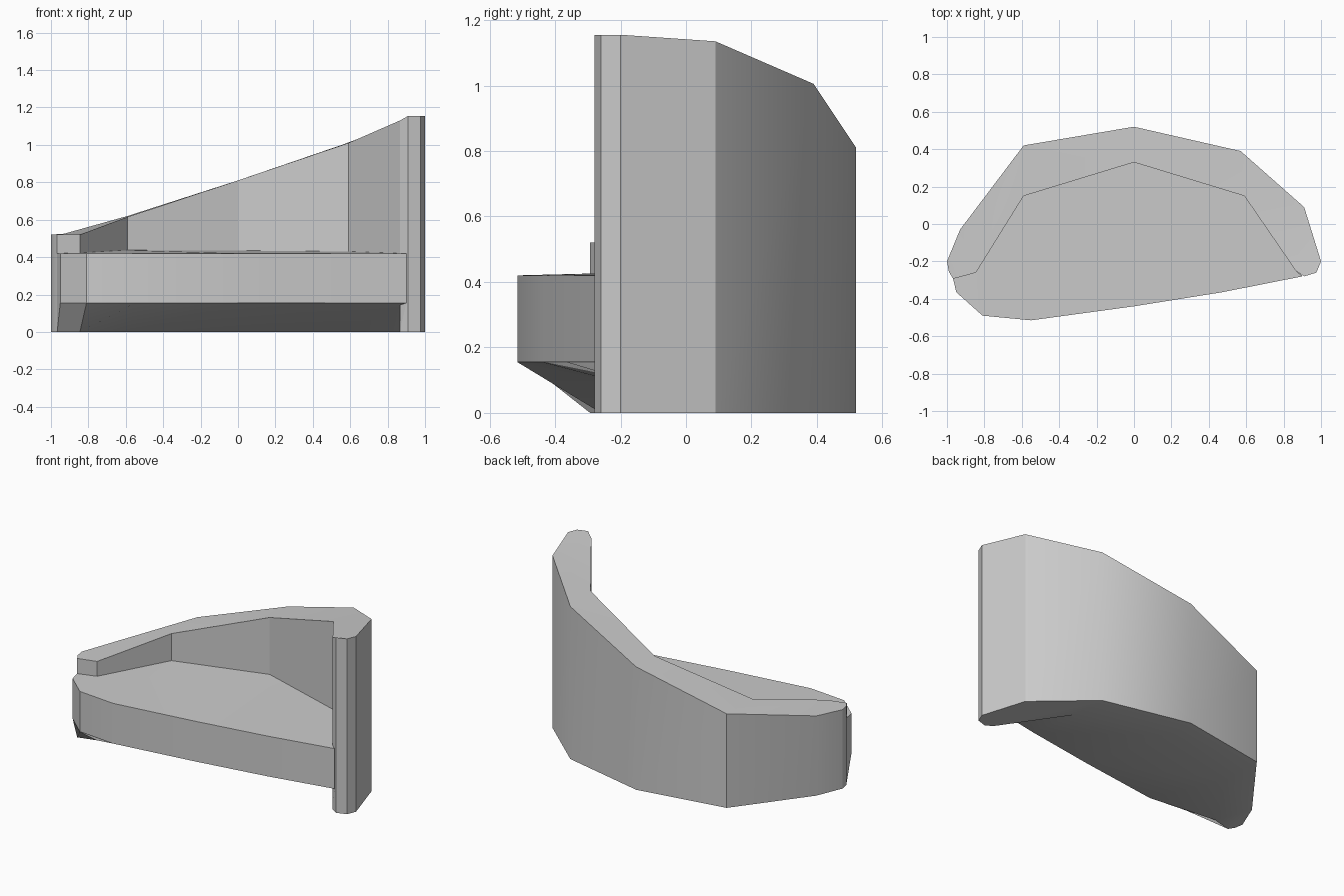
import bpy, bmesh, math

if "Cube" in bpy.data.objects:
    bpy.data.objects.remove(bpy.data.objects["Cube"])

# Plan points run from the right arm round the back to the left arm: (x, y, top height)
outer = [(.91, -.28, 1.155), (.975, -.26, 1.155), (1, -.2, 1.155), (.91, .09, 1.135),
         (.57, .39, 1.005), (0, .52, .81), (-.59, .42, .62), (-.93, -.03, .525),
         (-1, -.2, .52), (-.99, -.255, .52), (-.967, -.293, .52)]
inner = [(.865, -.25, 1.13), (.59, .15, 1.01), (0, .33, .81), (-.59, .15, .615),
         (-.845, -.26, .52)]
# Seat: back edge follows the inner wall, front edge bows forward (x, y, seat height)
back = [(.865, -.25, .42), (.59, .15, .43), (0, .33, .435), (-.59, .15, .437),
        (-.845, -.26, .422), (-.967, -.293, .42)]
front = [(.90, -.28, .42), (.47, -.365, .42), (0, -.44, .42), (-.55, -.515, .42),
         (-.81, -.49, .42), (-.95, -.365, .42)]
SEAT_UNDER = .155

bm = bmesh.new()


def face(*points):
    bm.faces.new([bm.verts.new(p) for p in points])


def at(p, z):
    return (p[0], p[1], z)


# Outer shell wall
for a, b in zip(outer, outer[1:]):
    face(at(a, 0), at(b, 0), b, a)

# Right arm nose, inner wall above the seat
face(at(inner[0], 0), at(outer[0], 0), outer[0], inner[0])
inner_top = inner + [outer[-1]]
for i in range(5):
    face(inner_top[i], inner_top[i + 1], back[i + 1], back[i])

# Sloping top rim and flat foot rim
rim = [(outer[0:4], inner[0:1]), (outer[3:5], inner[0:2]), (outer[4:6], inner[1:3]),
       (outer[5:7], inner[2:4]), (outer[6:8], inner[3:5]), (outer[7:11], inner[4:5])]
for o, n in rim:
    loop = o + n[::-1]
    face(*loop)
    face(*[at(p, 0) for p in reversed(loop)])

# Seat top, front band and slanted underside
for i in range(5):
    f, g, b, c = front[i], front[i + 1], back[i], back[i + 1]
    face(f, b, c, g)
    face(f, g, at(g, SEAT_UNDER), at(f, SEAT_UNDER))
    face(at(f, SEAT_UNDER), at(g, SEAT_UNDER), at(c, 0), at(b, 0))

# Left end of the seat band
face(front[-1], back[-1], at(back[-1], 0), at(front[-1], SEAT_UNDER))
# Right end of the seat, running down to the arm foot
face(front[0], at(front[0], SEAT_UNDER), at(back[0], 0), back[0])

bmesh.ops.remove_doubles(bm, verts=bm.verts, dist=.0005)
bmesh.ops.recalc_face_normals(bm, faces=bm.faces)
mesh = bpy.data.meshes.new("curved_bench")
bm.to_mesh(mesh)
bm.free()
bench = bpy.data.objects.new("curved_bench", mesh)
bpy.context.collection.objects.link(bench)
bpy.context.view_layer.objects.active = bench
bench.select_set(True)
bpy.ops.object.shade_smooth_by_angle(angle=math.radians(30))
